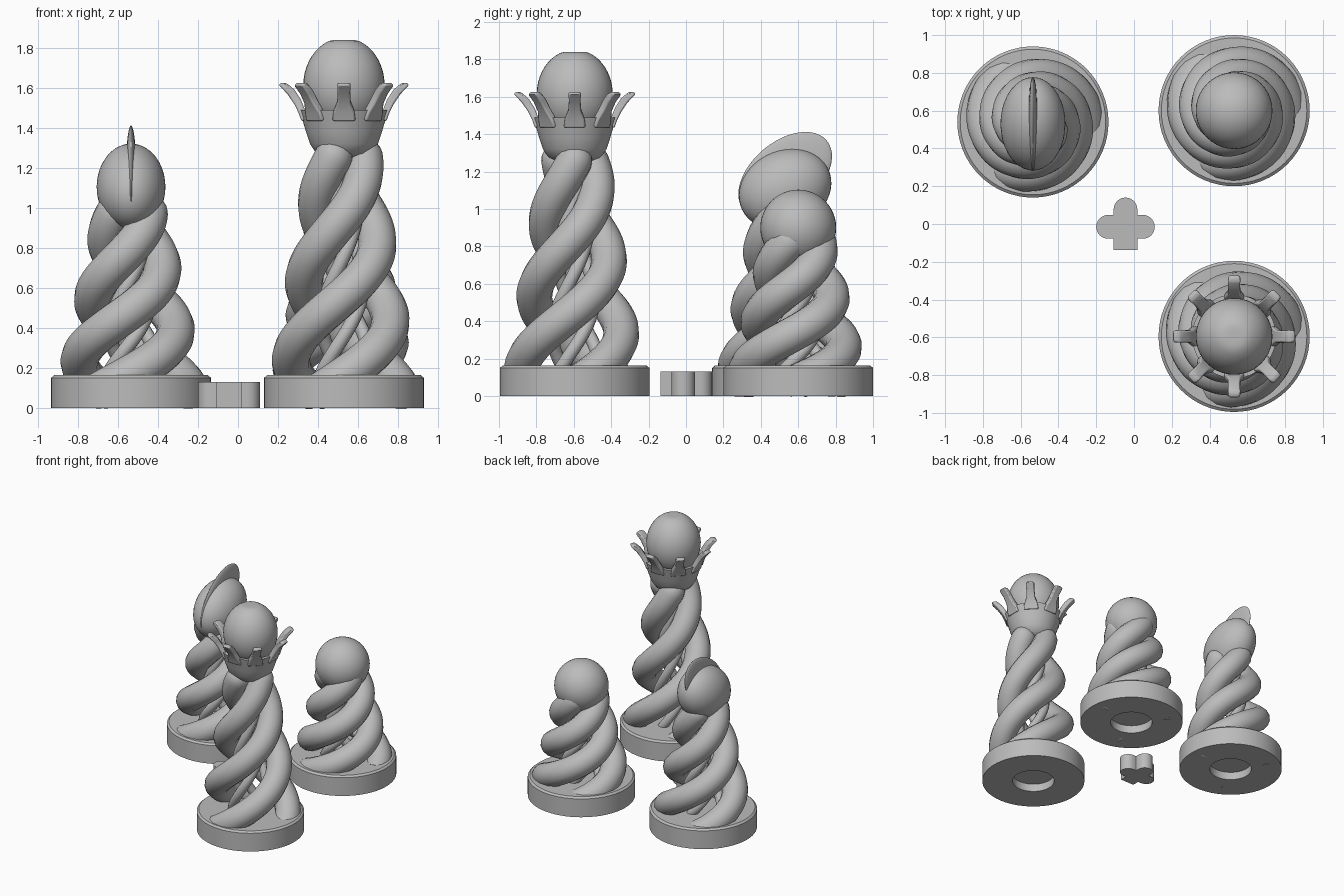
import bpy, bmesh, math
from mathutils import Vector, Matrix

if "Cube" in bpy.data.objects:
    bpy.data.objects.remove(bpy.data.objects["Cube"], do_unlink=True)

grey = bpy.data.materials.new("plain_grey")
grey.use_nodes = True
grey.diffuse_color = (0.5, 0.5, 0.5, 1)
grey.node_tree.nodes["Principled BSDF"].inputs["Base Color"].default_value = (0.5, 0.5, 0.5, 1)


def finish(bm, name, loc=(0, 0, 0), angle=35):
    bmesh.ops.recalc_face_normals(bm, faces=bm.faces)
    mesh = bpy.data.meshes.new(name)
    bm.to_mesh(mesh)
    bm.free()
    mesh.materials.append(grey)
    ob = bpy.data.objects.new(name, mesh)
    ob.location = loc
    bpy.context.collection.objects.link(ob)
    bpy.ops.object.select_all(action='DESELECT')
    ob.select_set(True)
    bpy.context.view_layer.objects.active = ob
    bpy.ops.object.shade_smooth_by_angle(angle=math.radians(angle))
    return ob


def lathe(name, profile, loc, steps=64):
    bm = bmesh.new()
    verts = [bm.verts.new((r, 0, z)) for r, z in profile]
    edges = [bm.edges.new(pair) for pair in zip(verts, verts[1:])]
    bmesh.ops.spin(bm, geom=verts + edges, axis=(0, 0, 1), cent=(0, 0, 0),
                   angle=math.tau, steps=steps, use_duplicate=False)
    bmesh.ops.remove_doubles(bm, verts=bm.verts, dist=0.0005)
    return finish(bm, name, loc)


def ellipsoid(name, loc, radii, tilt=0, flat_top=None):
    bm = bmesh.new()
    bmesh.ops.create_uvsphere(bm, u_segments=40, v_segments=24, radius=1)
    for v in bm.verts:
        v.co = Vector(a * b for a, b in zip(v.co, radii))
        if flat_top is not None:
            v.co.z = min(v.co.z, flat_top)
    bmesh.ops.rotate(bm, verts=bm.verts, matrix=Matrix.Rotation(tilt, 3, 'X'))
    return finish(bm, name, loc)


def strand(name, centre, z0, z1, radius_at, angle_at, tube):
    curve = bpy.data.curves.new(name, 'CURVE')
    curve.dimensions = '3D'
    curve.bevel_depth = tube
    curve.bevel_resolution = 5
    curve.use_fill_caps = True
    spline = curve.splines.new('POLY')
    count = 64
    spline.points.add(count)
    for i, p in enumerate(spline.points):
        t = i / count
        z = z0 + (z1 - z0) * t
        r, a = radius_at(z), angle_at(z)
        p.co = (r * math.cos(a), r * math.sin(a), z, 1)
        # rounded upper tip
        s = max(0, (t - 0.93) / 0.07)
        p.radius = math.sqrt(max(0.02, 1 - s * s))
    ob = bpy.data.objects.new(name, curve)
    ob.location = centre
    bpy.context.collection.objects.link(ob)
    bpy.ops.object.select_all(action='DESELECT')
    ob.select_set(True)
    bpy.context.view_layer.objects.active = ob
    bpy.ops.object.convert(target='MESH')
    ob = bpy.context.object
    ob.data.materials.clear()
    ob.data.materials.append(grey)
    bpy.ops.object.shade_smooth_by_angle(angle=math.radians(45))


def stand(piece, centre, top, pitch, phase, phase_z, r_low, r_high):
    # round base with a recess underneath
    lathe(piece + "_base", [(0, 0.065), (0.163, 0.065), (0.163, 0), (0.4, 0), (0.4, 0.15),
                            (0.385, 0.163), (0, 0.163)], centre)

    def radius(z):
        return r_low + (r_high - r_low) * (z - 0.25) / (top - 0.25)

    # three thick outer strands and three slim inner ones
    for i in range(3):
        def angle(z, turn=i * math.tau / 3):
            return phase + turn + math.tau * (z - phase_z) / pitch
        strand(f"{piece}_strand_{i + 1}", centre, 0.08, top, radius, angle, 0.096)
        strand(f"{piece}_inner_strand_{i + 1}", centre, 0.1, top,
               lambda z: radius(z) * 0.48, lambda z: angle(z) + math.pi / 3, 0.035)


queen = Vector((0.53, -0.595, 0))
bishop = Vector((-0.535, 0.54, 0))
pawn = Vector((0.53, 0.6, 0))

stand("queen", queen, 1.34, 1.2, math.pi, 0.26, 0.265, 0.085)
stand("bishop", bishop, 1.04, 0.95, math.pi, 0.25, 0.255, 0.085)
stand("pawn", pawn, 0.88, 0.8, math.pi / 2, 0.28, 0.25, 0.095)

# heads
ellipsoid("pawn_head", pawn + Vector((0, 0, 0.9)), (0.203, 0.203, 0.203))
ellipsoid("bishop_head", bishop + Vector((0, -0.01, 1.105)), (0.172, 0.255, 0.207), math.radians(25))
ellipsoid("bishop_crest", bishop + Vector((0, -0.01, 1.18)), (0.026, 0.29, 0.18), math.radians(40))
ellipsoid("queen_head", queen + Vector((0, 0, 1.615)), (0.203, 0.203, 0.237), 0, 0.225)

# crown cup
lathe("crown_cup", [(0, 1.25), (0.1, 1.255), (0.14, 1.275), (0.17, 1.32), (0.19, 1.38),
                    (0.222, 1.49), (0.195, 1.49), (0.16, 1.4), (0.12, 1.34), (0, 1.33)], queen)

# crown prongs: radius, height, half width, half thickness
sections = [(0.198, 1.44, 0.058, 0.016), (0.212, 1.485, 0.052, 0.018), (0.232, 1.53, 0.034, 0.02),
            (0.265, 1.58, 0.031, 0.021), (0.302, 1.615, 0.033, 0.018), (0.318, 1.622, 0.026, 0.01)]
for k in range(8):
    bm = bmesh.new()
    rings = []
    for r, z, w, t in sections:
        lean = Vector((0.86, 0, -0.5)) * t
        mid = Vector((r, 0, z))
        side = Vector((0, w, 0))
        rings.append([bm.verts.new(mid + p) for p in
                      (lean + side, lean - side, -lean - side, -lean + side)])
    for a, b in zip(rings, rings[1:]):
        for j in range(4):
            bm.faces.new((a[j], a[(j + 1) % 4], b[(j + 1) % 4], b[j]))
    bm.faces.new(rings[0])
    bm.faces.new(rings[-1])
    bmesh.ops.rotate(bm, verts=bm.verts, matrix=Matrix.Rotation(k * math.tau / 8, 3, 'Z'))
    prong = finish(bm, f"crown_prong_{k + 1}", queen)
    bevel = prong.modifiers.new("soft_edges", 'BEVEL')
    bevel.width = 0.008
    bevel.segments = 2

# clover key: three rounded arms and one square arm around one outline
bm = bmesh.new()
outline = []
half, reach = 0.063, 0.092
for k in range(4):
    turn = Matrix.Rotation(k * math.pi / 2, 3, 'Z')
    if k == 3:
        arm = [Vector((0.122, -half, 0)), Vector((0.122, half, 0))]
    else:
        arm = [Vector((reach + half * math.cos(a), half * math.sin(a), 0))
               for a in (math.pi * (i / 12 - 0.5) for i in range(13))]
    outline += [turn @ p for p in arm + [Vector((half, half, 0))]]
face = bm.faces.new([bm.verts.new(p) for p in outline])
top = bmesh.ops.extrude_face_region(bm, geom=[face])["geom"]
bmesh.ops.translate(bm, vec=(0, 0, 0.13),
                    verts=[g for g in top if isinstance(g, bmesh.types.BMVert)])
finish(bm, "clover_key", (-0.045, -0.015, 0))
